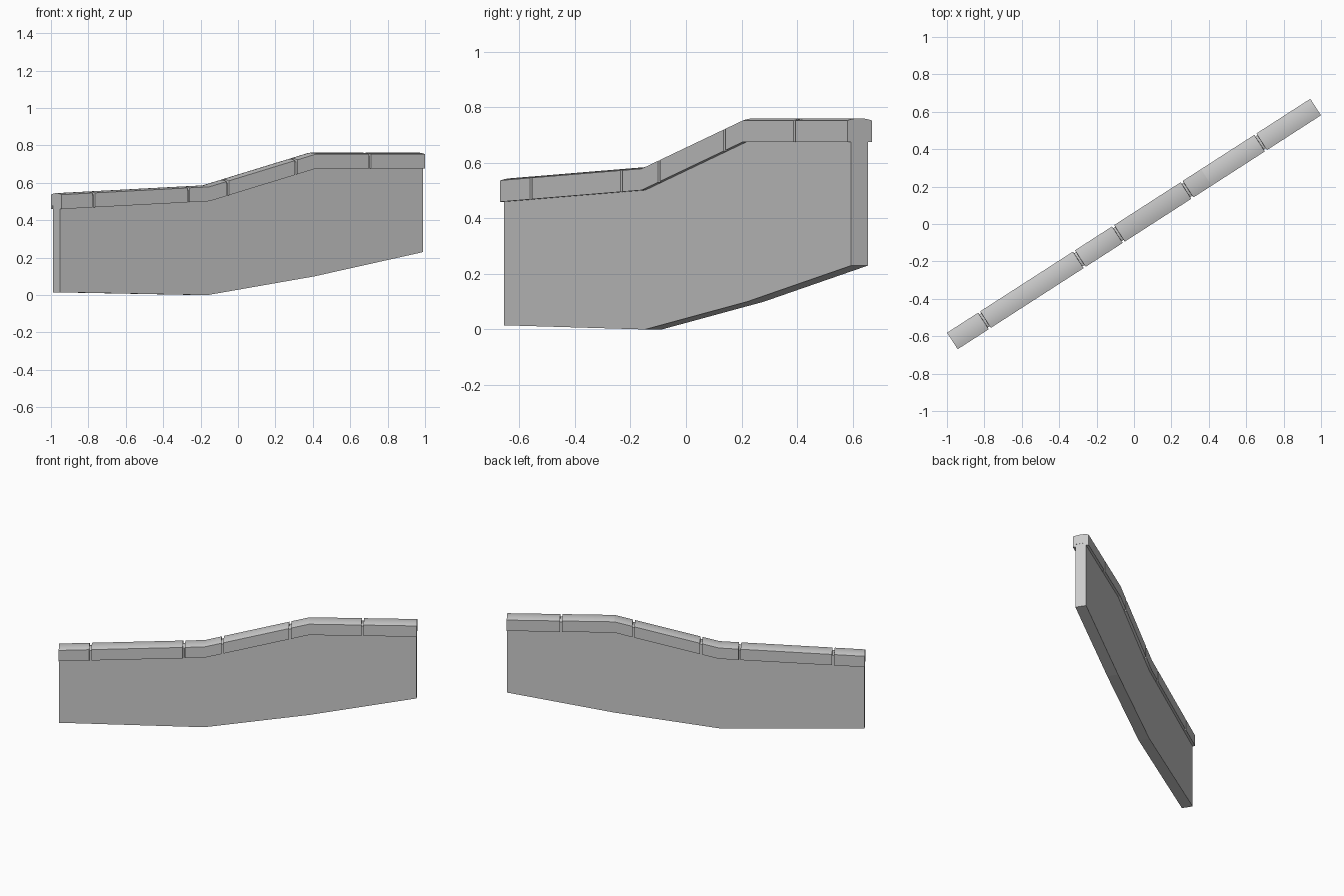
import bpy, bmesh, math

if "Cube" in bpy.data.objects:
    bpy.data.objects.remove(bpy.data.objects["Cube"])

ANGLE = math.atan2(1.255, 1.949)   # the wall runs diagonally in plan
L = 1.155                          # half length of the wall


def interp(path, s):
    """Height of a polyline path at distance s along the wall."""
    for (s0, z0), (s1, z1) in zip(path, path[1:]):
        if s <= s1:
            return z0 + (z1 - z0) * (s - s0) / (s1 - s0)
    return path[-1][1]


def loft(name, rings):
    """Skin a list of equal-length cross-sections and close both ends."""
    bm = bmesh.new()
    rows = [[bm.verts.new(p) for p in ring] for ring in rings]
    n = len(rows[0])
    for a, b in zip(rows, rows[1:]):
        for i in range(n):
            j = (i + 1) % n
            bm.faces.new((a[i], a[j], b[j], b[i]))
    bm.faces.new(rows[0])
    bm.faces.new(rows[-1])
    bmesh.ops.recalc_face_normals(bm, faces=bm.faces)
    me = bpy.data.meshes.new(name)
    bm.to_mesh(me)
    bm.free()
    ob = bpy.data.objects.new(name, me)
    bpy.context.collection.objects.link(ob)
    ob.rotation_euler.z = ANGLE
    return ob


# Underside of the coping and foot of the wall, as (distance, height)
coping_line = [(-L, .460), (-.62, .484), (-.215, .502), (.46, .676), (L, .676)]
foot_line = [(-L, .015), (-.217, .0), (.462, .10), (L, .23)]

# Wall body: top tucked into the slot of the coping
t = .036
stations = sorted({s for s, _ in coping_line + foot_line})
rings = []
for s in stations:
    lo, hi = interp(foot_line, s), interp(coping_line, s) + .018
    x = max(-L + .001, min(L - .001, s))
    rings.append([(x, -t, lo), (x, t, lo), (x, t, hi), (x, -t, hi)])
loft("wall_body", rings)

# Coping: crowned cross-section with a slot below, narrow joints between stones
W, SIDE, CROWN = .0525, .077, .008
joints = [-.951, -.348, -.099, .337, .805]
cuts = [(s, 0) for s, _ in coping_line]
for j in joints:
    cuts += [(j - .007, 0), (j - .006, .011), (j + .006, .011), (j + .007, 0)]


def coping_section(s, inset):
    z = interp(coping_line, s)
    w = W - inset
    pts = [(s, -t, z + .018), (s, -t, z), (s, -w, z)]
    for i in range(9):
        u = -1 + i / 4
        pts.append((s, u * w, z + SIDE - inset + CROWN * (1 - u * u)))
    return pts + [(s, w, z), (s, t, z), (s, t, z + .018)]


coping = loft("coping", [coping_section(s, d) for s, d in sorted(cuts)])

# Smooth the crown, keep the stone edges sharp
bpy.context.view_layer.objects.active = coping
coping.select_set(True)
bpy.ops.object.shade_smooth_by_angle(angle=math.radians(12))
